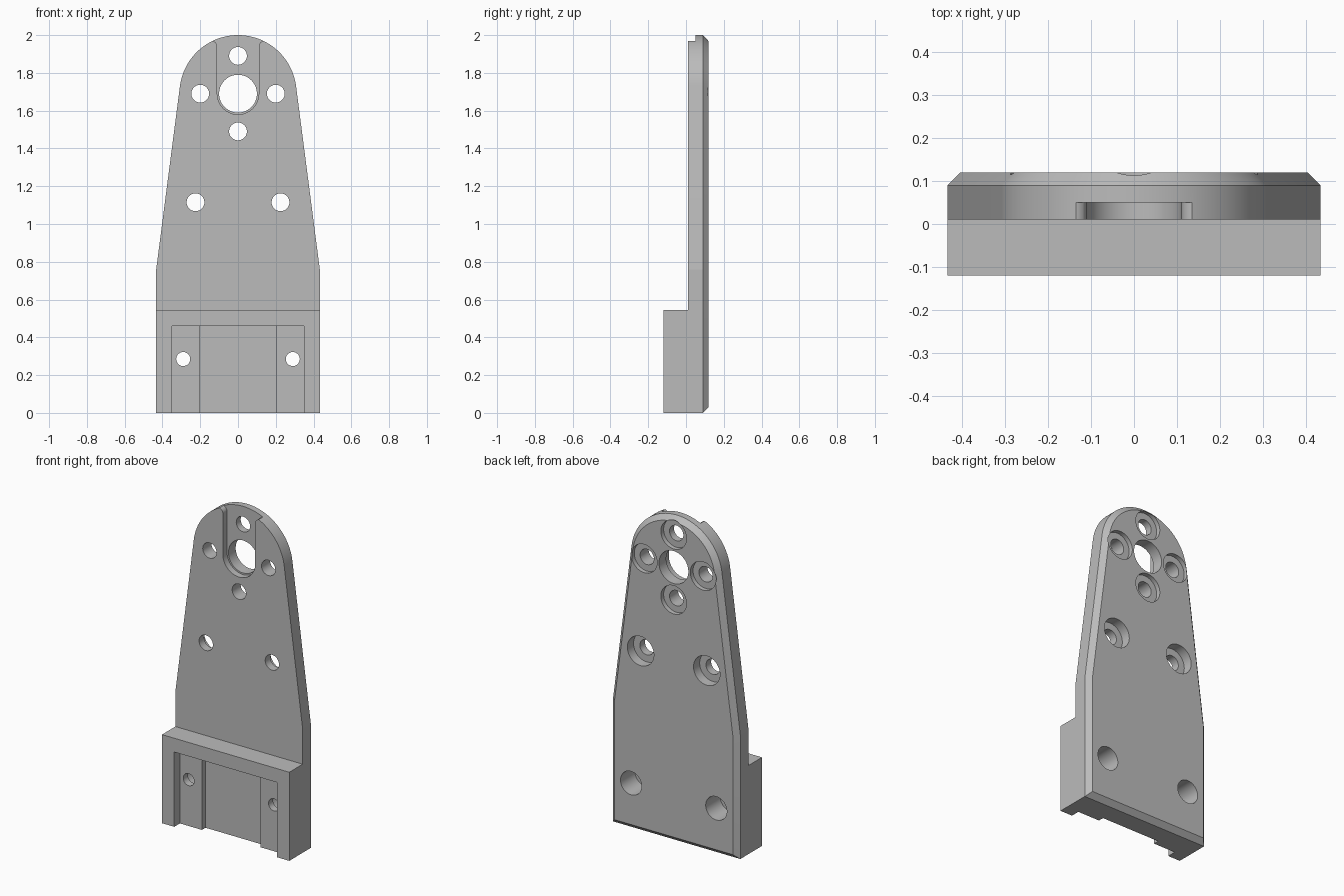
import bpy, bmesh
from math import sin, cos, pi, atan2, acos, hypot, radians

cube = bpy.data.objects.get("Cube")
if cube:
    bpy.data.objects.remove(cube, do_unlink=True)

grey = bpy.data.materials.new("plain grey")
grey.use_nodes = True
COLOUR = (0.5, 0.5, 0.5, 1)
grey.diffuse_color = COLOUR
grey.node_tree.nodes["Principled BSDF"].inputs["Base Color"].default_value = COLOUR

FRONT, FACE, BACK = -0.12, 0.01, 0.12      # block front, plate front, plate back
HALF, SHOULDER = 0.433, 0.76               # half width, start of the taper
HEAD_Z, HEAD_R = 1.69, 0.31                # rounded head
CHAMFER = 0.03


def arc(cx, cz, r, a0, a1, n):
    return [(cx + r * cos(a0 + (a1 - a0) * i / n), cz + r * sin(a0 + (a1 - a0) * i / n))
            for i in range(n + 1)]


def prism(name, points, y0, y1, chamfer=0):
    """Extrude an x-z outline from y0 to y1, with an optional chamfered rear rim."""
    bm = bmesh.new()
    base = bm.faces.new([bm.verts.new((x, y0, z)) for x, z in points])
    out = bmesh.ops.extrude_face_region(bm, geom=[base])["geom"]
    bmesh.ops.translate(bm, vec=(0, y1 - y0, 0),
                        verts=[g for g in out if isinstance(g, bmesh.types.BMVert)])
    bmesh.ops.recalc_face_normals(bm, faces=bm.faces)
    if chamfer:
        rim = [e for e in bm.edges if all(abs(v.co.y - y1) < 1e-5 for v in e.verts)]
        bmesh.ops.bevel(bm, geom=rim, offset=chamfer, offset_type='OFFSET',
                        segments=1, affect='EDGES')
    mesh = bpy.data.meshes.new(name)
    bm.to_mesh(mesh)
    bm.free()
    ob = bpy.data.objects.new(name, mesh)
    bpy.context.collection.objects.link(ob)
    mesh.materials.append(grey)
    return ob


def cut(points, y0, y1):
    """Subtract a prism from the bracket."""
    cutter = prism("cutter", points, y0, y1)
    mod = bracket.modifiers.new("cut", 'BOOLEAN')
    mod.operation, mod.solver, mod.object = 'DIFFERENCE', 'EXACT', cutter
    bpy.context.view_layer.objects.active = bracket
    bpy.ops.object.modifier_apply(modifier=mod.name)
    bpy.data.objects.remove(cutter, do_unlink=True)


def box(x, z0, z1):
    return [(-x, z0), (x, z0), (x, z1), (-x, z1)]


def hole(x, z, r, y0=-0.3, y1=0.3):
    cut(arc(x, z, r, 0, 2 * pi, 72)[:-1], y0, y1)


# Tapered plate: straight flanks tangent to the round head
drop = SHOULDER - HEAD_Z
tangent = atan2(drop, HALF) + acos(HEAD_R / hypot(HALF, drop))
outline = [(-HALF, 0), (HALF, 0), (HALF, SHOULDER)]
outline += arc(0, HEAD_Z, HEAD_R, tangent, pi - tangent, 56)
outline += [(-HALF, SHOULDER)]
bracket = prism("mounting_bracket", outline, FRONT, BACK, CHAMFER)

# Leave the thick foot block only at the bottom
cut(box(0.6, 0.545, 2.2), -0.3, FACE)

# Stepped pocket in the foot, open at the bottom
cut(box(0.35, -0.1, 0.46), -0.3, -0.065)
cut(box(0.2, -0.1, 0.46), -0.3, -0.03)

# Round-ended slot down from the head, with rounded mouth corners
slot = arc(0, HEAD_Z, 0.11, pi, 2 * pi, 48)
mouth = arc(0.14, 1.94, 0.03, pi, pi / 2, 10)
slot += mouth + [(0.14, 2.2), (-0.14, 2.2)] + [(-x, z) for x, z in reversed(mouth)]
cut(slot, -0.3, 0.05)

# Shaft hole
hole(0, HEAD_Z, 0.1)

# Counterbored screw holes: x, z, hole radius, bore radius, bore depth
screws = [(0, 1.89, 0.047, 0.087, 0.027), (0, 1.49, 0.047, 0.087, 0.027)]
for side in (-1, 1):
    screws += [(side * 0.2, HEAD_Z, 0.047, 0.087, 0.027),
               (side * 0.225, 1.115, 0.047, 0.09, 0.06),
               (side * 0.29, 0.285, 0.037, 0.072, 0.14)]
for x, z, r, bore, depth in screws:
    hole(x, z, bore, BACK - depth, 0.3)
    hole(x, z, r)

# Smooth curved walls, crisp edges
bpy.ops.object.select_all(action='DESELECT')
bracket.select_set(True)
bpy.context.view_layer.objects.active = bracket
bpy.ops.object.shade_smooth_by_angle(angle=radians(6))
